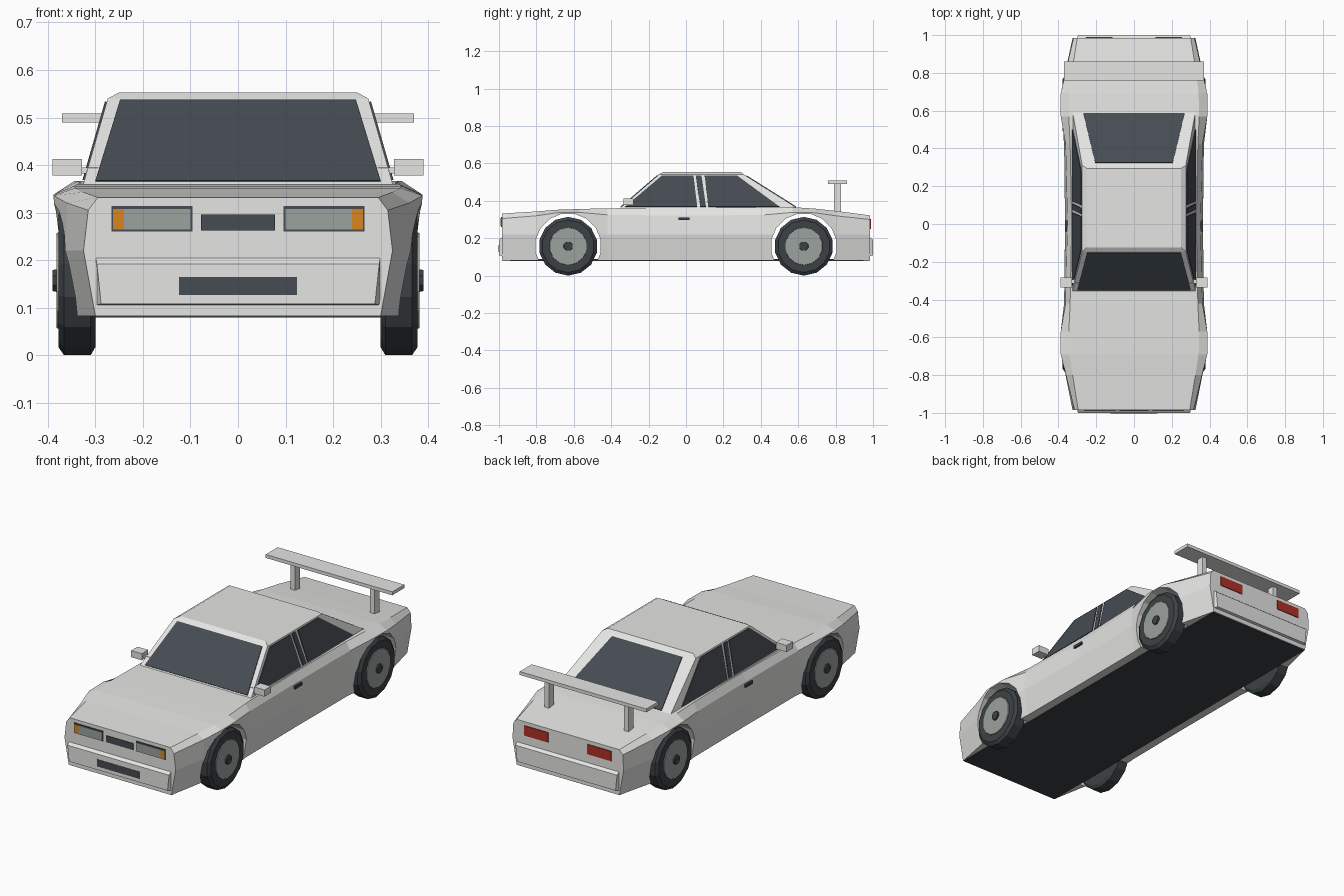
import bpy, bmesh, math
from mathutils import Vector, Matrix

cube = bpy.data.objects.get("Cube")
if cube:
    bpy.data.objects.remove(cube, do_unlink=True)


def material(name, r, g, b):
    m = bpy.data.materials.new(name)
    m.use_nodes = True
    m.diffuse_color = (r, g, b, 1)
    m.node_tree.nodes["Principled BSDF"].inputs["Base Color"].default_value = (r, g, b, 1)
    return m


PAINT = material("white paint", 0.78, 0.78, 0.77)
GLASS = material("dark glass", 0.06, 0.072, 0.085)
RUBBER = material("black rubber", 0.045, 0.053, 0.06)
METAL = material("grey metal", 0.33, 0.36, 0.34)
AMBER = material("amber", 0.68, 0.24, 0.015)
RED = material("red lamp", 0.42, 0.03, 0.018)


def finish(name, bm, mat):
    bmesh.ops.recalc_face_normals(bm, faces=bm.faces)
    me = bpy.data.meshes.new(name)
    bm.to_mesh(me)
    bm.free()
    me.materials.append(mat)
    ob = bpy.data.objects.new(name, me)
    bpy.context.collection.objects.link(ob)
    return ob


def box(name, x, y, z, mat):
    """Box from (low, high) ranges."""
    bm = bmesh.new()
    bmesh.ops.create_cube(bm, size=1)
    for v in bm.verts:
        v.co = Vector([r[0] if c < 0 else r[1] for c, r in zip(v.co, (x, y, z))])
    return finish(name, bm, mat)


def loft(name, rings, mat):
    """Skin closed rings of equal length and cap both ends."""
    bm = bmesh.new()
    loops = [[bm.verts.new(p) for p in ring] for ring in rings]
    n = len(loops[0])
    for a, b in zip(loops, loops[1:]):
        for i in range(n):
            j = (i + 1) % n
            bm.faces.new((a[i], a[j], b[j], b[i]))
    bm.faces.new(loops[0])
    bm.faces.new(loops[-1])
    return finish(name, bm, mat)


def plate(name, points, mat, outward, lift=0.004):
    """Thin polygon lifted off the surface below it."""
    pts = [Vector(p) for p in points]
    n = (pts[1] - pts[0]).cross(pts[2] - pts[0]).normalized()
    if n.dot(Vector(outward)) < 0:
        n = -n
    return loft(name, [[p - n * 0.002 for p in pts], [p + n * lift for p in pts]], mat)


def cylinder(name, profile, centre, side, mat, sides=14):
    """Stack of circles along x; profile holds (distance along x, radius)."""
    rings = []
    for d, r in profile:
        rings.append([(side * d, centre[0] + r * math.cos(a), centre[1] + r * math.sin(a))
                      for a in (math.tau * (i + 0.5) / sides for i in range(sides))])
    return loft(name, rings, mat)


# Body: y, sill, waist, shoulder, deck half widths, shoulder and deck heights
stations = [
    (-0.985, 0.30, 0.325, 0.315, 0.295, 0.305, 0.332),
    (-0.80, 0.335, 0.362, 0.36, 0.325, 0.32, 0.343),
    (-0.69, 0.36, 0.383, 0.388, 0.342, 0.336, 0.352),
    (-0.57, 0.36, 0.383, 0.388, 0.345, 0.338, 0.356),
    (-0.42, 0.347, 0.37, 0.362, 0.338, 0.325, 0.36),
    (0.0, 0.345, 0.365, 0.352, 0.33, 0.32, 0.362),
    (0.42, 0.347, 0.37, 0.362, 0.338, 0.325, 0.366),
    (0.57, 0.36, 0.383, 0.388, 0.345, 0.338, 0.366),
    (0.69, 0.36, 0.383, 0.388, 0.342, 0.336, 0.358),
    (0.80, 0.345, 0.365, 0.363, 0.33, 0.32, 0.346),
    (0.985, 0.30, 0.325, 0.32, 0.30, 0.30, 0.322),
]
rings = []
for y, sill, waist, shoulder, deck, zs, zd in stations:
    half = [(sill, 0.082), (waist, 0.22), (shoulder, zs), (deck, zd)]
    rings.append([(x, y, z) for x, z in half] + [(-x, y, z) for x, z in reversed(half)])
body = loft("body", rings, PAINT)

# Wheel arches
AXLES = {"front": -0.63, "rear": 0.63}
WHEEL_Z = 0.157
for axle in AXLES.values():
    cutter = cylinder("arch_cutter", [(-0.5, 0.177), (0.5, 0.177)], (axle, WHEEL_Z), 1, PAINT, 16)
    cutter.hide_render = True
    mod = body.modifiers.new("arch", 'BOOLEAN')
    mod.operation, mod.solver, mod.object = 'DIFFERENCE', 'EXACT', cutter
    bpy.context.view_layer.objects.active = body
    bpy.ops.object.modifier_apply(modifier=mod.name)
    bpy.data.objects.remove(cutter, do_unlink=True)

box("floor", (-0.3, 0.3), (-0.98, 0.98), (0.079, 0.09), RUBBER)

# Bumpers with a sloped top edge
for name, s in (("front_bumper", -1), ("rear_bumper", 1)):
    loft(name, [[(-0.3, s * 0.98, 0.105), (0.3, s * 0.98, 0.105), (0.3, s * 0.98, 0.208), (-0.3, s * 0.98, 0.208)],
                [(-0.288, s, 0.108), (0.288, s, 0.108), (0.297, s, 0.192), (-0.297, s, 0.192)]], PAINT)

# Cabin
Z0, Z1 = 0.355, 0.54
cabin = [(0.327, -0.36, 0.605, Z0), (0.274, -0.145, 0.31, Z1), (0.25, -0.125, 0.295, 0.553)]
loft("cabin", [[(-x, f, z), (x, f, z), (x, r, z), (-x, r, z)] for x, f, r, z in cabin], PAINT)


def on_cabin(z, column):
    t = (z - Z0) / (Z1 - Z0)
    return cabin[0][column] * (1 - t) + cabin[1][column] * t


def screen(name, column, low, high, outward):
    plate(name, [(x, on_cabin(z, column), z) for x, z in
                 ((-low[0], low[1]), (low[0], low[1]), (high[0], high[1]), (-high[0], high[1]))],
          GLASS, outward)


screen("windscreen", 1, (0.3, 0.365), (0.248, 0.535), (0, -1, 0.5))
screen("rear_window", 2, (0.268, 0.367), (0.205, 0.532), (0, 1, 0.5))

side_windows = {
    "front_side_window": [(-0.325, 0.368), (-0.13, 0.533), (0.04, 0.533), (0.06, 0.368)],
    "quarter_light": [(0.076, 0.368), (0.052, 0.533), (0.083, 0.533), (0.107, 0.368)],
    "rear_side_window": [(0.119, 0.368), (0.1, 0.533), (0.275, 0.533), (0.5, 0.368)],
}

# Parts repeated on both sides
for side, s in (("left", 1), ("right", -1)):
    def span(a, b):
        return tuple(sorted((s * a, s * b)))

    for name, pts in side_windows.items():
        plate(f"{side}_{name}", [(s * on_cabin(z, 0), y, z) for y, z in pts], GLASS, (s, 0, 0))

    box(f"{side}_mirror", span(0.328, 0.39), (-0.335, -0.282), (0.378, 0.413), PAINT)
    box(f"{side}_mirror_arm", span(0.295, 0.335), (-0.315, -0.295), (0.382, 0.395), PAINT)
    box(f"{side}_door_handle", span(0.345, 0.364), (-0.04, 0.018), (0.297, 0.312), RUBBER)

    # Lamps
    box(f"{side}_headlight_frame", span(0.096, 0.266), (-0.988, -0.98), (0.26, 0.314), GLASS)
    box(f"{side}_headlight", span(0.1, 0.24), (-0.991, -0.983), (0.264, 0.308), METAL)
    box(f"{side}_indicator", span(0.24, 0.263), (-0.991, -0.983), (0.264, 0.308), AMBER)
    box(f"{side}_tail_light", span(0.115, 0.255), (0.981, 0.989), (0.25, 0.302), RED)

    box(f"{side}_spoiler_post", span(0.22, 0.245), (0.79, 0.83), (0.335, 0.492), PAINT)

    # Wheels
    for end, axle in AXLES.items():
        c = (axle, WHEEL_Z)
        cylinder(f"{end}_{side}_tyre", [(0.3, 0.14), (0.31, 0.157), (0.366, 0.157), (0.378, 0.14)], c, s, RUBBER)
        cylinder(f"{end}_{side}_rim", [(0.37, 0.103), (0.382, 0.1)], c, s, METAL)
        cylinder(f"{end}_{side}_hub", [(0.375, 0.027), (0.39, 0.024)], c, s, RUBBER, 8)

# Centre parts
box("upper_grille", (-0.078, 0.078), (-0.989, -0.981), (0.262, 0.296), GLASS)
box("lower_grille", (-0.124, 0.124), (-1.002, -0.995), (0.127, 0.164), GLASS)
box("spoiler_wing", (-0.37, 0.37), (0.76, 0.86), (0.49, 0.508), PAINT)
